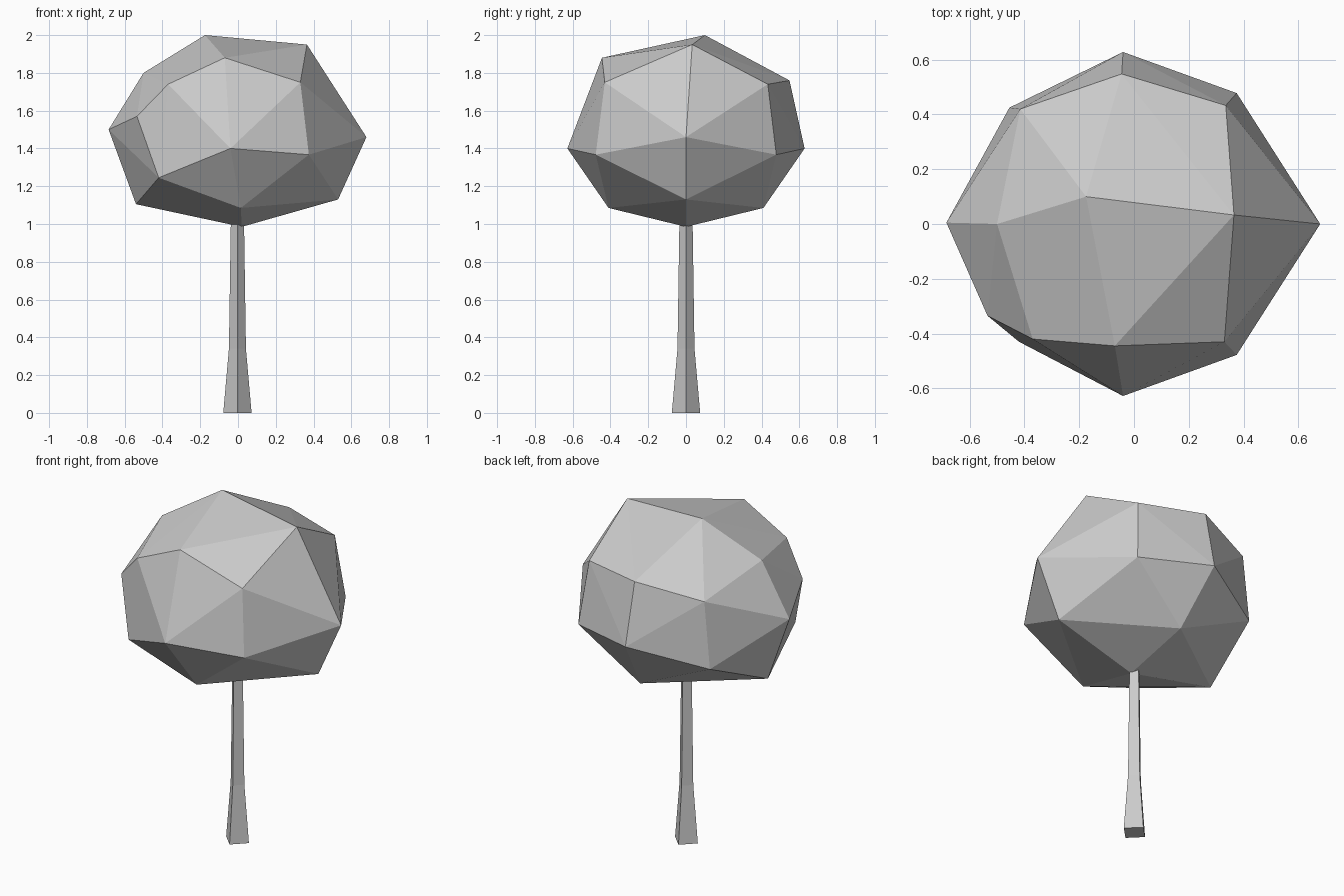
import bpy
import bmesh
import math

cube = bpy.data.objects.get("Cube")
if cube:
    bpy.data.objects.remove(cube, do_unlink=True)


def make_material(name, colour):
    material = bpy.data.materials.new(name)
    material.use_nodes = True
    material.diffuse_color = colour
    for node in material.node_tree.nodes:
        if node.type == 'BSDF_PRINCIPLED':
            node.inputs["Base Color"].default_value = colour
    return material


def add_object(name, bm, material):
    bmesh.ops.recalc_face_normals(bm, faces=bm.faces)
    mesh = bpy.data.meshes.new(name)
    bm.to_mesh(mesh)
    bm.free()
    mesh.materials.append(material)
    for polygon in mesh.polygons:
        polygon.use_smooth = False
    obj = bpy.data.objects.new(name, mesh)
    bpy.context.collection.objects.link(obj)
    return obj


def build_trunk(material):
    # Four-sided tapering post with a flared foot, one corner to the front
    bm = bmesh.new()
    sections = [(0, .075), (.34, .045), (1.01, .035)]
    rings = []
    for height, radius in sections:
        ring = []
        for side in range(4):
            angle = side * math.pi / 2
            x = radius * math.cos(angle) - .003
            y = radius * math.sin(angle)
            ring.append(bm.verts.new((x, y, height)))
        rings.append(ring)
    for lower, upper in zip(rings, rings[1:]):
        for side in range(4):
            after = (side + 1) % 4
            bm.faces.new((lower[side], lower[after], upper[after], upper[side]))
    bm.faces.new(rings[0])
    bm.faces.new(rings[-1])
    return add_object("trunk", bm, material)


def build_crown(material):
    # Irregular faceted crown, the hull of a few corner points
    crown_top = [(-.175, .1, 2), (.365, .033, 1.95), (-.5, 0, 1.8)]
    upper_front = [(-.07, -.445, 1.88), (.33, -.43, 1.75),
                   (-.37, -.42, 1.74), (-.535, -.335, 1.57)]
    upper_back = [(-.045, .548, 1.76), (.335, .433, 1.74), (-.415, .42, 1.69)]
    middle = [(.68, 0, 1.46), (-.685, .005, 1.5),
              (-.42, -.43, 1.245), (-.455, .425, 1.3)]
    underside = [(-.54, 0, 1.105), (.53, 0, 1.13), (.02, 0, .985)]
    # Corners that repeat on the front and the back
    paired = [(-.04, .628, 1.4), (.375, .478, 1.367), (.015, .41, 1.085)]
    points = crown_top + upper_front + upper_back + middle + underside
    for x, y, z in paired:
        points += [(x, y, z), (x, -y, z)]

    bm = bmesh.new()
    for point in points:
        bm.verts.new(point)
    bmesh.ops.convex_hull(bm, input=bm.verts[:])
    return add_object("crown", bm, material)


grey = make_material("light grey", (.6, .6, .6, 1))
build_trunk(grey)
build_crown(grey)
